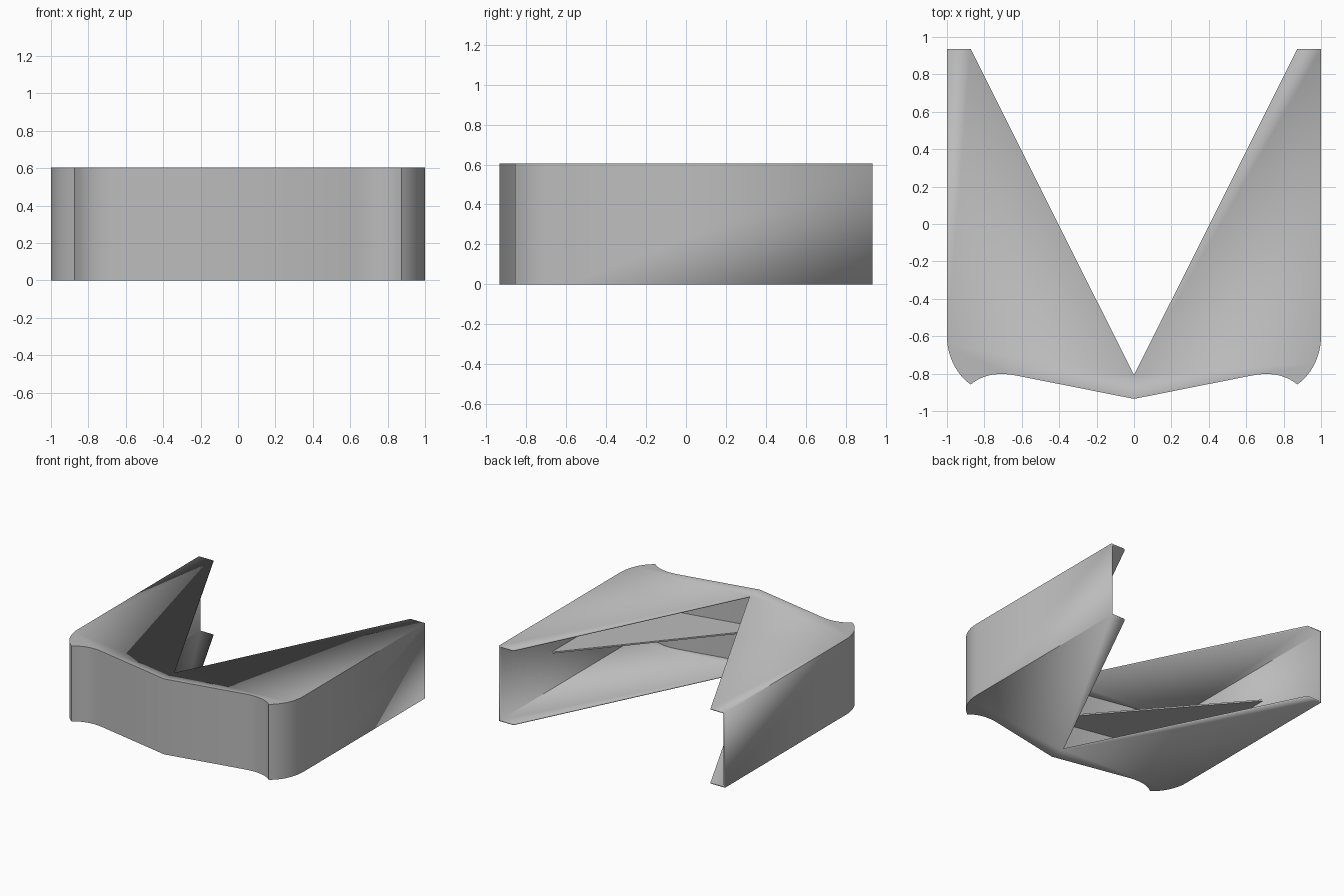
import bpy, bmesh, math
from mathutils import Vector

if "Cube" in bpy.data.objects:
    bpy.data.objects.remove(bpy.data.objects["Cube"], do_unlink=True)

HEIGHT = 0.604
WALL = 0.012

grey = bpy.data.materials.new("plain grey")
grey.use_nodes = True
grey.diffuse_color = (0.5, 0.5, 0.5, 1)
grey.node_tree.nodes["Principled BSDF"].inputs["Base Color"].default_value = (0.5, 0.5, 0.5, 1)


def bezier(a, b, c, d, steps):
    """Points on a cubic curve, without the first one."""
    a, b, c, d = map(Vector, (a, b, c, d))
    pts = []
    for i in range(1, steps + 1):
        t = i / steps
        s = 1 - t
        pts.append(a * s**3 + b * 3 * s * s * t + c * 3 * s * t * t + d * t**3)
    return pts


def extrude_outline(name, outline, z0, z1, open_edge=None):
    """Upright prism over an outline; side faces matching open_edge are left out."""
    bm = bmesh.new()
    low = [bm.verts.new((p.x, p.y, z0)) for p in outline]
    high = [bm.verts.new((p.x, p.y, z1)) for p in outline]
    bm.faces.new(high)
    bm.faces.new(low[::-1])
    n = len(outline)
    for i in range(n):
        j = (i + 1) % n
        if open_edge is None or not open_edge(i):
            bm.faces.new((low[i], low[j], high[j], high[i]))
    mesh = bpy.data.meshes.new(name)
    bm.to_mesh(mesh)
    bm.free()
    mesh.materials.append(grey)
    obj = bpy.data.objects.new(name, mesh)
    bpy.context.collection.objects.link(obj)
    bpy.ops.object.select_all(action='DESELECT')
    obj.select_set(True)
    bpy.context.view_layer.objects.active = obj
    bpy.ops.object.shade_smooth_by_angle(angle=math.radians(30))
    return obj


# Half of the front and side profile, from the nose to the side wall
nose = Vector((0, -0.935))
half = [Vector((0.62, -0.812))]
half += bezier(half[-1], (0.71, -0.793), (0.8, -0.797), (0.873, -0.858), 10)
half += bezier(half[-1], (0.955, -0.8), (1, -0.7), (1, -0.6), 12)


def mirrored(points):
    return [Vector((-p.x, p.y)) for p in reversed(points)]


def full_path(points):
    return mirrored(points) + [nose] + points


# Shell: top plate, bottom plate and outer wall, open along the notch
path = full_path(half + [Vector((1, 0.935))])
notch = [Vector((0.873, 0.935)), Vector((0, -0.808)), Vector((-0.873, 0.935))]
shell = extrude_outline("shell", path + notch, 0, HEIGHT,
                        open_edge=lambda i: i >= len(path) - 1)
solid = shell.modifiers.new("thickness", 'SOLIDIFY')
solid.thickness = WALL
solid.offset = -1
solid.use_even_offset = True

# Middle shelf with a wider notch, its rim buried in the wall
rim = full_path(half + [Vector((1, 0.3))]) + [Vector((0, -0.853))]
rim = [p * 0.994 for p in rim]
extrude_outline("middle_shelf", rim, HEIGHT / 2 - WALL / 2, HEIGHT / 2 + WALL / 2)
